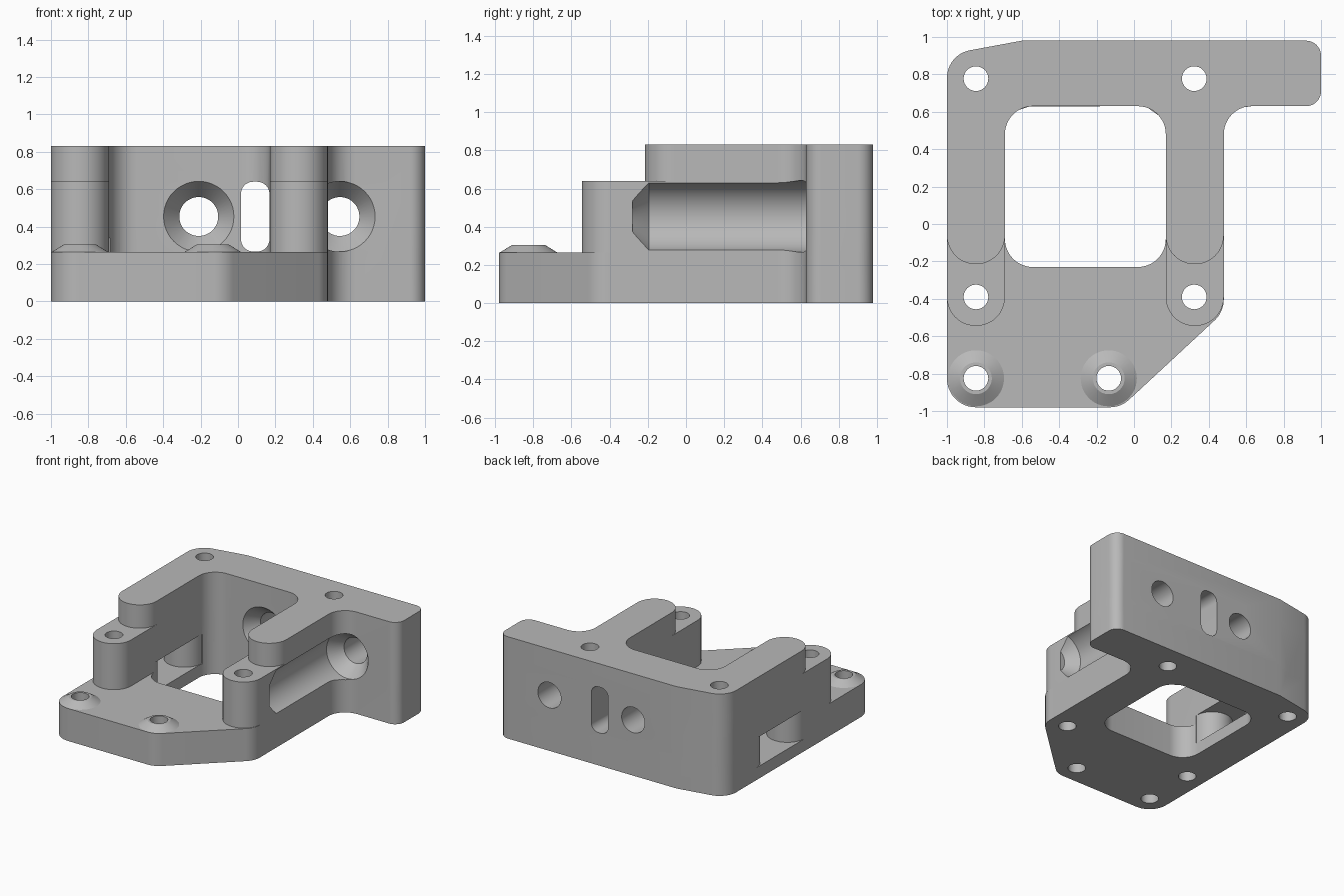
import bpy
import bmesh
from math import pi, cos, sin, tan
from mathutils import Matrix, Vector

default = bpy.data.objects.get("Cube")
if default:
    bpy.data.objects.remove(default, do_unlink=True)

grey = bpy.data.materials.new("machined grey")
grey.use_nodes = True
colour = (0.48, 0.48, 0.48, 1)
grey.diffuse_color = colour
grey.node_tree.nodes["Principled BSDF"].inputs["Base Color"].default_value = colour

BASE, MID, TOP = 0.265, 0.64, 0.83
ARM_R = 0.154
FILLET = 0.15


def rounded(corners, steps=12):
    """Closed outline from (x, y, radius) corners."""
    out = []
    for i, (x, y, r) in enumerate(corners):
        p = Vector((x, y))
        if r == 0:
            out.append(p)
            continue
        a = (Vector(corners[i - 1][:2]) - p).normalized()
        b = (Vector(corners[(i + 1) % len(corners)][:2]) - p).normalized()
        half = a.angle(b) / 2
        centre = p + (a + b).normalized() * (r / sin(half))
        start = p + a * (r / tan(half)) - centre
        turn = pi - 2 * half
        if a.cross(b) > 0:
            turn = -turn
        for k in range(steps + 1):
            out.append(centre + Matrix.Rotation(turn * k / steps, 2) @ start)
    return out


def finish(name, bm):
    bmesh.ops.recalc_face_normals(bm, faces=bm.faces)
    mesh = bpy.data.meshes.new(name)
    bm.to_mesh(mesh)
    bm.free()
    mesh.materials.append(grey)
    ob = bpy.data.objects.new(name, mesh)
    bpy.context.collection.objects.link(ob)
    return ob


def prism(name, outline, z0, z1, matrix=None):
    bm = bmesh.new()
    face = bm.faces.new([bm.verts.new((p[0], p[1], z0)) for p in outline])
    top = bmesh.ops.extrude_face_region(bm, geom=[face])["geom"]
    bmesh.ops.translate(bm, vec=(0, 0, z1 - z0),
                        verts=[v for v in top if isinstance(v, bmesh.types.BMVert)])
    if matrix:
        bm.transform(matrix)
    return finish(name, bm)


def turned(name, profile, matrix, sides=48):
    """Solid of revolution about z from (radius, height) points."""
    bm = bmesh.new()
    rings = [[bm.verts.new((r * cos(2 * pi * k / sides), r * sin(2 * pi * k / sides), h))
              for k in range(sides)] for r, h in profile]
    for low, high in zip(rings, rings[1:]):
        for k in range(sides):
            n = (k + 1) % sides
            bm.faces.new((low[k], low[n], high[n], high[k]))
    bm.faces.new(rings[0])
    bm.faces.new(rings[-1])
    bm.transform(matrix)
    return finish(name, bm)


def combine(target, other, operation):
    other.hide_render = True
    mod = target.modifiers.new(operation.lower(), "BOOLEAN")
    mod.operation = operation
    mod.solver = "EXACT"
    mod.object = other
    bpy.ops.object.select_all(action="DESELECT")
    bpy.context.view_layer.objects.active = target
    target.select_set(True)
    bpy.ops.object.modifier_apply(modifier=mod.name)
    bpy.data.objects.remove(other, do_unlink=True)


# Outer outline shared by all levels along the back and right side
LEFT, INNER_L, INNER_R, ARM, RIGHT = -1, -0.69, 0.17, 0.48, 1
WALL, BACK, FRONT = 0.63, 0.98, -0.98
back_edge = [(ARM, WALL, FILLET), (RIGHT, WALL, 0.08), (RIGHT, BACK, 0.08),
             (-0.6, BACK, 0), (LEFT, 0.906, FILLET)]


def two_arm_outline(front):
    return rounded([(LEFT, front, ARM_R), (INNER_L, front, ARM_R),
                    (INNER_L, WALL, FILLET), (INNER_R, WALL, FILLET),
                    (INNER_R, front, ARM_R), (ARM, front, ARM_R)] + back_edge)


# Base plate with its large opening
body = prism("bracket_body", rounded([(LEFT, FRONT, ARM_R), (-0.07, FRONT, ARM_R),
                                      (ARM, -0.47, ARM_R)] + back_edge), 0, BASE)
opening = rounded([(INNER_L, -0.23, FILLET), (INNER_R, -0.23, FILLET),
                   (INNER_R, WALL, FILLET), (INNER_L, WALL, FILLET)])
combine(body, prism("opening_cutter", opening, -0.1, 1), "DIFFERENCE")

# Stepped arms and back wall
combine(body, prism("middle_step", two_arm_outline(-0.545), 0, MID), "UNION")
combine(body, prism("top_step", two_arm_outline(-0.215), 0, TOP), "UNION")

# Conical seats on the front of the plate
seats = [(-0.845, -0.825), (-0.135, -0.825)]
for x, y in seats:
    seat = [(0.15, 0.2), (0.15, BASE), (0.085, 0.305)]
    combine(body, turned("cone_seat", seat, Matrix.Translation((x, y, 0))), "UNION")

# Side window in the left arm, with a round pillar at each end
pillar_x, y0, y1 = -0.845, -0.10, 0.52
arc = [k * pi / 24 for k in range(25)]
window = [(-1.1, y0)]
window += [(pillar_x - ARM_R * cos(t), y0 + ARM_R * sin(t)) for t in arc]
window += [(-0.6, y0), (-0.6, y1)]
window += [(pillar_x + ARM_R * cos(t), y1 - ARM_R * sin(t)) for t in arc]
window += [(-1.1, y1)]
combine(body, prism("window_cutter", window, 0.10, 0.34), "DIFFERENCE")

# Horizontal bolt bores with conical ends; the right one grooves the arm
along_y = Matrix.Rotation(-pi / 2, 4, "X")
head, shank = 0.188, 0.104
bore_end = [(head, WALL), (shank, 0.735), (shank, 1.1)]
for x, start in ((-0.21, [(head, 0.4)]), (0.545, [(shank, -0.28), (head, -0.195)])):
    place = Matrix.Translation((x, 0, 0.454)) @ along_y
    combine(body, turned("bolt_cutter", start + bore_end, place), "DIFFERENCE")

# Upright slot through the back wall
slot = rounded([(0.016, -MID, 0.065), (0.168, -MID, 0.065),
                (0.168, -0.267, 0.065), (0.016, -0.267, 0.065)])
combine(body, prism("slot_cutter", slot, 0.3, 1.1, along_y), "DIFFERENCE")

# Vertical screw holes
for x, y in seats + [(-0.845, -0.39), (0.322, -0.39), (-0.845, 0.777), (0.322, 0.777)]:
    hole = [(0.066, -0.1), (0.066, 1)]
    combine(body, turned("screw_cutter", hole, Matrix.Translation((x, y, 0)), 32),
            "DIFFERENCE")

bpy.ops.object.select_all(action="DESELECT")
body.select_set(True)
bpy.context.view_layer.objects.active = body
bpy.ops.object.shade_smooth_by_angle(angle=pi / 7)
